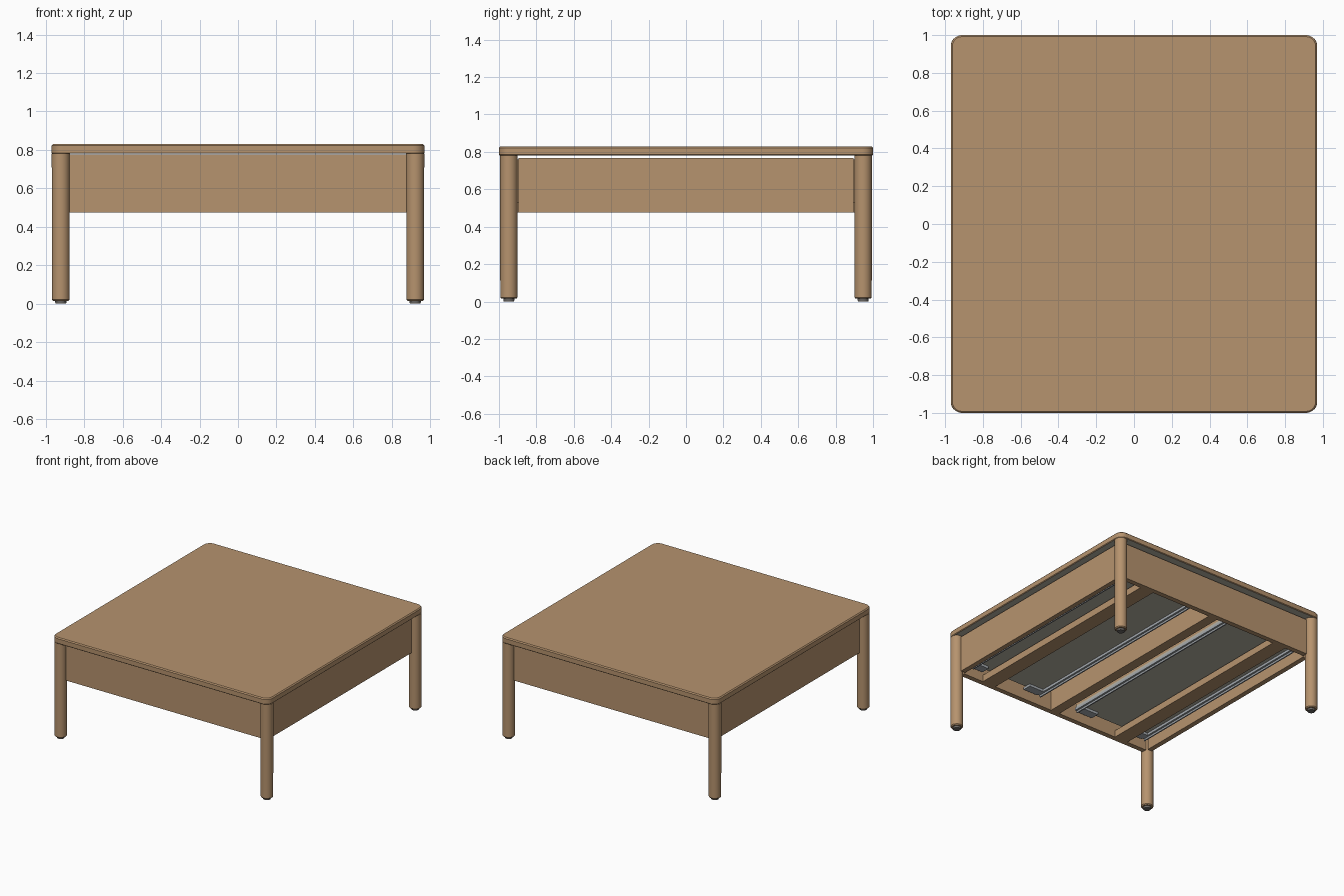
import bpy, bmesh, math

if "Cube" in bpy.data.objects:
    bpy.data.objects.remove(bpy.data.objects["Cube"])


def mat(name, rgb):
    m = bpy.data.materials.new(name)
    m.diffuse_color = (*rgb, 1)
    m.use_nodes = True
    m.node_tree.nodes["Principled BSDF"].inputs["Base Color"].default_value = m.diffuse_color
    return m


WOOD = mat("oak wood", (0.468, 0.292, 0.156))
GREY = mat("pale grey board", (0.468, 0.445, 0.371))
METAL = mat("slide metal", (0.376, 0.402, 0.429))
DARK = mat("foot grey", (0.15, 0.14, 0.13))


def finish(name, bm, *mats):
    me = bpy.data.meshes.new(name)
    bmesh.ops.recalc_face_normals(bm, faces=bm.faces)
    bm.to_mesh(me)
    bm.free()
    ob = bpy.data.objects.new(name, me)
    bpy.context.collection.objects.link(ob)
    for m in mats:
        me.materials.append(m)
    return ob


def box(name, x0, x1, y0, y1, z0, z1, m):
    bm = bmesh.new()
    bmesh.ops.create_cube(bm, size=1)
    for v in bm.verts:
        v.co = ((x0 + x1) / 2 + v.co.x * (x1 - x0),
                (y0 + y1) / 2 + v.co.y * (y1 - y0),
                (z0 + z1) / 2 + v.co.z * (z1 - z0))
    return finish(name, bm, m)


def smooth(ob):
    bpy.ops.object.select_all(action='DESELECT')
    ob.select_set(True)
    bpy.context.view_layer.objects.active = ob
    bpy.ops.object.shade_smooth_by_angle(angle=math.radians(35))


def turned(name, x, y, rings, m, seg=32):
    """Stack of (radius, height) rings closed at both ends."""
    bm = bmesh.new()
    loops = []
    for r, z in rings:
        loops.append([bm.verts.new((x + r * math.cos(2 * math.pi * i / seg),
                                    y + r * math.sin(2 * math.pi * i / seg), z))
                      for i in range(seg)])
    for a, b in zip(loops, loops[1:]):
        for i in range(seg):
            j = (i + 1) % seg
            bm.faces.new((a[i], a[j], b[j], b[i]))
    bm.faces.new(loops[0][::-1])
    bm.faces.new(loops[-1])
    smooth(finish(name, bm, m))


# Tabletop: rounded corners, softened rims, pale grey underside
R, HX, HY = 0.06, 0.97, 1.0
bm = bmesh.new()
loops = []
for inset, z in ((0.005, 0.78), (0, 0.785), (0, 0.822), (0.008, 0.83)):
    ring = []
    for k, (sx, sy) in enumerate(((1, 1), (-1, 1), (-1, -1), (1, -1))):
        for i in range(9):
            a = math.pi / 2 * (k + i / 8)
            ring.append(bm.verts.new((sx * (HX - R) + (R - inset) * math.cos(a),
                                      sy * (HY - R) + (R - inset) * math.sin(a), z)))
    loops.append(ring)
for a, b in zip(loops, loops[1:]):
    for i in range(len(a)):
        j = (i + 1) % len(a)
        bm.faces.new((a[i], a[j], b[j], b[i]))
bm.faces.new(loops[-1])
bm.faces.new(loops[0][::-1]).material_index = 1
smooth(finish("tabletop", bm, WOOD, GREY))

# Legs with small levelling feet
for sx, sn in ((-1, "left"), (1, "right")):
    for sy, fn in ((-1, "front"), (1, "back")):
        x, y = sx * 0.922, sy * 0.947
        turned(f"{fn}_{sn}_leg", x, y,
               [(0.040, 0.015), (0.046, 0.022), (0.047, 0.78)], WOOD)
        turned(f"{fn}_{sn}_foot", x, y, [(0.028, 0), (0.030, 0.016)], DARK, 20)

# Aprons between the legs
box("front_apron", -0.878, 0.878, -0.95, -0.91, 0.475, 0.776, WOOD)
box("back_apron", -0.878, 0.878, 0.91, 0.95, 0.475, 0.768, WOOD)
for s, n in ((-1, "left"), (1, "right")):
    box(f"{n}_apron", *sorted((s * 0.885, s * 0.925)), -0.895, 0.895, 0.475, 0.768, WOOD)

# Central divider beam and the lower support rails
box("centre_beam", -0.04, 0.04, -0.91, 0.91, 0.475, 0.76, WOOD)
for s, n in ((-1, "left"), (1, "right")):
    def span(a, b):
        return sorted((s * a, s * b))
    box(f"{n}_support_rail", *span(0.58, 0.70), -0.91, 0.91, 0.475, 0.53, WOOD)
    # Shallow drawer resting over the rail
    box(f"{n}_drawer_bottom", *span(0.16, 0.85), -0.86, 0.84, 0.55, 0.565, GREY)
    box(f"{n}_drawer_inner_side", *span(0.16, 0.185), -0.86, 0.84, 0.565, 0.72, WOOD)
    box(f"{n}_drawer_outer_side", *span(0.825, 0.85), -0.86, 0.84, 0.565, 0.72, WOOD)
    box(f"{n}_drawer_back", *span(0.185, 0.825), 0.815, 0.84, 0.565, 0.72, WOOD)
    # Slides under the drawer edges, with front catches
    for e, a, c0, c1 in (("inner", 0.16, 0.20, 0.33), ("outer", 0.81, 0.73, 0.81)):
        box(f"{n}_{e}_slide", *span(a, a + 0.04), -0.87, 0.84, 0.53, 0.55, METAL)
        box(f"{n}_{e}_slide_web", *span(a + 0.015, a + 0.025), -0.87, 0.84, 0.515, 0.53, METAL)
        box(f"{n}_{e}_catch", *span(c0, c1), -0.88, -0.81, 0.53, 0.55, METAL)
